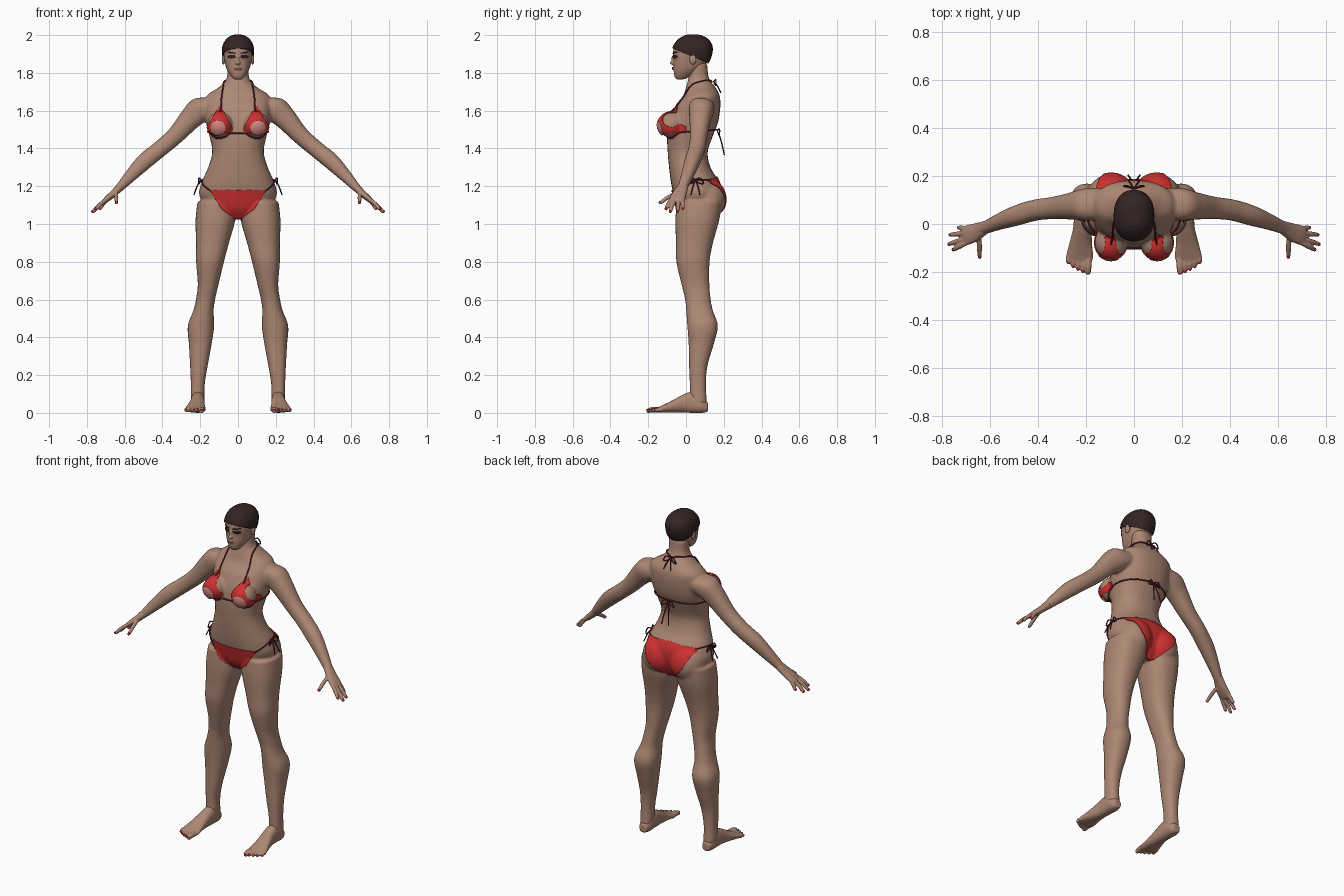
import bpy, bmesh, math
from mathutils import Vector, Matrix
from mathutils.bvhtree import BVHTree

if "Cube" in bpy.data.objects:
    bpy.data.objects.remove(bpy.data.objects["Cube"])

X, Y, Z = Vector((1, 0, 0)), Vector((0, 1, 0)), Vector((0, 0, 1))


def material(name, *rgb):
    mat = bpy.data.materials.new(name)
    mat.use_nodes = True
    mat.diffuse_color = (*rgb, 1)
    mat.node_tree.nodes["Principled BSDF"].inputs["Base Color"].default_value = (*rgb, 1)
    return mat


skin = material("skin", .42, .245, .175)
red = material("red cloth", .62, .03, .03)
pink = material("pale pink print", .68, .25, .22)
cord = material("dark red cord", .12, .015, .025)
hair_brown = material("dark brown hair", .035, .017, .018)
makeup = material("eye makeup", .03, .015, .013)
lip = material("lip", .25, .1, .085)
varnish = material("nail varnish", .5, .02, .03)


def smooth_path(points, steps=5):
    """Catmull-Rom samples through points of any dimension."""
    p = [Vector(q) for q in points]
    p = [2 * p[0] - p[1]] + p + [2 * p[-1] - p[-2]]
    out = []
    for a, b, c, d in zip(p, p[1:], p[2:], p[3:]):
        for i in range(steps):
            t = i / steps
            out.append((2 * b + (c - a) * t + (2 * a - 5 * b + 4 * c - d) * t ** 2
                        + (3 * b - a - 3 * c + d) * t ** 3) / 2)
    return out + [p[-2]]


def loft(bm, rings, axis=Z, width=X, sides=28):
    """Closed tube through rings of x, y, z, half width, half depth."""
    axis = axis.normalized()
    u = (width - axis * width.dot(axis)).normalized()
    v = axis.cross(u)
    loops = []
    for x, y, z, a, b in smooth_path(rings):
        loop = []
        for i in range(sides):
            t = math.tau * i / sides
            c, s = [math.copysign(abs(k) ** .88, k) for k in (math.cos(t), math.sin(t))]
            loop.append(bm.verts.new(Vector((x, y, z)) + u * a * c + v * b * s))
        loops.append(loop)
    for low, high in zip(loops, loops[1:]):
        for i in range(sides):
            j = (i + 1) % sides
            bm.faces.new((low[i], low[j], high[j], high[i]))
    bm.faces.new(loops[0][::-1])
    bm.faces.new(loops[-1])


def ball(bm, centre, size):
    bmesh.ops.create_uvsphere(bm, u_segments=24, v_segments=16, radius=1,
                              matrix=Matrix.Translation(centre) @ Matrix.Diagonal((*size, 1)))


def digit(bm, base, tip, r):
    base, tip = Vector(base), Vector(tip)
    mid = base.lerp(tip, .55) + Z * .004
    loft(bm, [(*base, r, r), (*mid, r, r), (*base.lerp(tip, .9), r * .85, r * .8),
              (*tip, r * .4, r * .4)], tip - base, Z, 12)


def mirror(bm):
    copy = bmesh.ops.duplicate(bm, geom=bm.verts[:] + bm.edges[:] + bm.faces[:])["geom"]
    for v in copy:
        if isinstance(v, bmesh.types.BMVert):
            v.co.x *= -1


def add_object(name, bm, mat):
    bmesh.ops.recalc_face_normals(bm, faces=bm.faces)
    mesh = bpy.data.meshes.new(name)
    bm.to_mesh(mesh)
    mesh.materials.append(mat)
    mesh.shade_smooth()
    obj = bpy.data.objects.new(name, mesh)
    bpy.context.collection.objects.link(obj)
    return obj


def blend(name, bm, mat, voxel, rounds):
    """Fuse overlapping volumes into one soft skin."""
    obj = add_object(name, bm, mat)
    fuse = obj.modifiers.new("fuse", "REMESH")
    fuse.mode, fuse.voxel_size = "VOXEL", voxel
    soften = obj.modifiers.new("soften", "SMOOTH")
    soften.factor, soften.iterations = .5, rounds
    bpy.context.view_layer.update()
    graph = bpy.context.evaluated_depsgraph_get()
    mesh = bpy.data.meshes.new_from_object(obj.evaluated_get(graph))
    obj.modifiers.clear()
    obj.data = mesh
    mesh.materials.clear()
    mesh.materials.append(mat)
    mesh.shade_smooth()
    return obj


def shell(name, source, planes, lift, mat):
    """Copy of a surface trimmed by planes and lifted off the skin."""
    bm = bmesh.new()
    bm.from_mesh(source.data)
    for point, normal in planes:
        bmesh.ops.bisect_plane(bm, geom=bm.verts[:] + bm.edges[:] + bm.faces[:],
                               plane_co=point, plane_no=normal, clear_outer=True)
    bm.normal_update()
    for v, n in [(v, v.normal.copy()) for v in bm.verts]:
        v.co += n * lift
    mesh = bpy.data.meshes.new(name)
    bm.to_mesh(mesh)
    mesh.materials.clear()
    mesh.materials.append(mat)
    mesh.shade_smooth()
    obj = bpy.data.objects.new(name, mesh)
    bpy.context.collection.objects.link(obj)
    thick = obj.modifiers.new("thickness", "SOLIDIFY")
    thick.thickness, thick.offset = lift, -1


def panel(name, source, outline, facing, depth, lift, mat):
    """Shell inside a convex counter-clockwise x, z outline."""
    planes = [((0, depth, 0), -Y * facing)]
    for (x, z), (p, q) in zip(outline, outline[1:] + outline[:1]):
        planes.append(((x, 0, z), (q - z, 0, x - p)))
    shell(name, source, planes, lift, mat)


def pair(name, source, outline, depth, lift, mat):
    panel("left_" + name, source, outline, -1, depth, lift, mat)
    panel("right_" + name, source, [(-x, z) for x, z in outline[::-1]], -1, depth, lift, mat)


def oval(x, z, a, b):
    return [(x + a * math.cos(i * math.tau / 14), z + b * math.sin(i * math.tau / 14)) for i in range(14)]


# Body: legs, arms, bust and seat mirrored around a lofted trunk
bm = bmesh.new()
loft(bm, [(.115, .07, 1.12, .1, .12), (.12, .06, 1.02, .105, .116), (.135, .045, .9, .087, .098),
          (.148, .037, .8, .074, .088), (.158, .05, .68, .055, .074), (.172, .063, .6, .051, .068),
          (.183, .072, .54, .054, .071), (.196, .088, .46, .07, .081), (.2, .08, .36, .06, .066),
          (.207, .065, .25, .047, .049), (.213, .063, .15, .037, .043), (.214, .066, .05, .037, .045)])
loft(bm, [(.12, .09, 1.63, .06, .055), (.19, .082, 1.61, .068, .07), (.25, .075, 1.56, .058, .06),
          (.33, .067, 1.47, .047, .047), (.41, .058, 1.4, .044, .044), (.49, .035, 1.335, .042, .044),
          (.56, .01, 1.265, .034, .035), (.62, -.015, 1.2, .027, .024), (.64, -.025, 1.18, .026, .021)],
     Vector((.72, -.15, -.68)), Y)
ball(bm, (.096, -.077, 1.525), (.068, .072, .068))
ball(bm, (.095, .107, 1.13), (.1, .103, .11))
mirror(bm)
trunk = [(1.03, .05, -.01, .13), (1.08, .15, -.045, .16), (1.15, .205, -.065, .18), (1.22, .193, -.08, .175),
         (1.3, .158, -.09, .13), (1.38, .137, -.097, .115), (1.46, .15, -.1, .14), (1.54, .17, -.09, .17),
         (1.62, .175, -.06, .182), (1.68, .165, -.015, .178), (1.725, .1, .0, .155),
         (1.77, .06, .012, .122), (1.85, .058, .02, .112)]
loft(bm, [(0, (f + b) / 2, z, w, (b - f) / 2) for z, w, f, b in trunk])
body = blend("body", bm, skin, .0068, 9)

# Hands, with the finger tips kept for the nails
nails = bmesh.new()
bm = bmesh.new()
loft(bm, [(.615, -.012, 1.205, .026, .022), (.655, -.032, 1.165, .036, .019),
          (.69, -.045, 1.135, .041, .016), (.708, -.052, 1.12, .037, .012)], Vector((.72, -.3, -.65)), Y)
for base, tip in [((.69, -.02, 1.135), (.732, -.015, 1.077)), ((.7, -.038, 1.128), (.768, -.045, 1.062)),
                  ((.7, -.06, 1.128), (.774, -.085, 1.06)), ((.695, -.077, 1.132), (.755, -.108, 1.075)),
                  ((.645, -.05, 1.165), (.643, -.142, 1.108))]:
    digit(bm, base, tip, .0105)
    ball(nails, Vector(base).lerp(Vector(tip), .95) + Z * .003, (.0075, .0075, .008))
mirror(bm)
blend("hands", bm, skin, .0038, 2)

# Feet and toes
bm = bmesh.new()
loft(bm, [(.213, .116, .03, .022, .024), (.213, .085, .04, .035, .04), (.213, .03, .055, .037, .055),
          (.215, -.02, .048, .039, .046), (.222, -.08, .032, .047, .03), (.226, -.13, .02, .056, .018),
          (.228, -.155, .015, .054, .012)], -Y, X)
for i, reach in enumerate((.21, .203, .194, .182, .166)):
    x, r = .19 + .0205 * i, .0105 if i else .0145
    digit(bm, (x, -.13, .016), (x + .002, -reach, .011), r)
    ball(nails, (x + .002, .008 - reach, .016), (r * .7, .009, .006))
mirror(bm)
blend("feet", bm, skin, .0042, 2)
mirror(nails)
add_object("nails", nails, varnish)

# Head, nose, lips and ears
bm = bmesh.new()
skull = [(1.766, .022, -.052, -.01), (1.785, .04, -.062, .03), (1.82, .06, -.066, .08), (1.86, .071, -.067, .116),
         (1.9, .077, -.069, .132), (1.94, .076, -.062, .134), (1.975, .057, -.035, .113), (1.995, .026, .0, .075)]
loft(bm, [(0, (f + b) / 2, z, w, (b - f) / 2) for z, w, f, b in skull])
ball(bm, (0, -.068, 1.853), (.013, .018, .011))
ball(bm, (0, -.064, 1.872), (.008, .014, .024))
ball(bm, (0, -.062, 1.824), (.021, .011, .01))
head = blend("head", bm, skin, .004, 4)
bm = bmesh.new()
ball(bm, (.077, .036, 1.872), (.009, .018, .027))
mirror(bm)
add_object("ears", bm, skin)

# Cropped hair and painted face
shell("hair", head, [((0, -.06, 1.926), Vector((0, -.42, -1)))], .007, hair_brown)
pair("eye", head, oval(.033, 1.886, .021, .01), 0, .003, makeup)
pair("brow", head, [(.013, 1.9), (.054, 1.906), (.05, 1.913), (.013, 1.907)], 0, .003, makeup)
panel("lips", head, oval(0, 1.823, .02, .008), -1, 0, .002, lip)

# Swimwear
pair("cup", body, [(.037, 1.482), (.155, 1.482), (.166, 1.505), (.1, 1.62), (.092, 1.62), (.03, 1.505)], 0, .005, red)
pair("cup_print", body, oval(.105, 1.51, .038, .036), 0, .008, pink)
panel("brief_front", body, [(-.02, 1.03), (.02, 1.03), (.088, 1.08), (.147, 1.18), (0, 1.168), (-.147, 1.18),
                            (-.088, 1.08)][:4] + [(-.147, 1.18), (-.088, 1.08)], -1, .06, .006, red)
panel("brief_back", body, [(-.03, 1.03), (.03, 1.03), (.115, 1.12), (.168, 1.235), (0, 1.25), (-.168, 1.235),
                           (-.115, 1.12)], 1, .06, .006, red)

# Cords follow the skin, bows hang free
bm = bmesh.new()
bm.from_mesh(body.data)
tree = BVHTree.FromBMesh(bm)


def cords(name, paths, snap=True, radius=.004):
    data = bpy.data.curves.new(name, "CURVE")
    data.dimensions, data.bevel_depth, data.bevel_resolution = "3D", radius, 1
    data.materials.append(cord)
    for path in paths:
        points = smooth_path(path, 8)
        if snap:
            hits = [tree.find_nearest(p) for p in points]
            points = [h[0] + h[1] * .004 for h in hits]
        spline = data.splines.new("POLY")
        spline.points.add(len(points) - 1)
        for target, p in zip(spline.points, points):
            target.co = (*p, 1)
    bpy.context.collection.objects.link(bpy.data.objects.new(name, data))


def bow(name, centre, out, across, length):
    c, paths = Vector(centre), []
    for s in (-1, 1):
        a = across * s
        paths.append([c, c + a * .025 + out * .012 + Z * .008, c + a * .042 + out * .012 - Z * .02,
                      c + a * .02 + out * .008 - Z * .018, c])
        paths.append([c, c + a * .012 + out * .02 - Z * length * .4, c + a * .024 + out * .038 - Z * length])
    cords(name, paths, False, .0035)


band = [(.16 * math.sin(t), .03 - .13 * math.cos(t), 1.49 - .01 * math.cos(t))
        for t in [i * math.tau / 16 for i in range(17)]]
cords("chest_band", [band])
for side, s in (("left", 1), ("right", -1)):
    cords(side + "_neck_cord", [[(s * .096, -.09, 1.615), (s * .088, -.02, 1.67), (s * .075, .03, 1.73),
                                 (s * .06, .09, 1.755), (0, .14, 1.755)]])
    cords(side + "_hip_cord", [[(s * .14, -.04, 1.175), (s * .18, .0, 1.21), (s * .2, .05, 1.235),
                                (s * .16, .14, 1.235)]])
    bow(side + "_hip_bow", (s * .195, .05, 1.235), X * s, Y, .08)
bow("neck_bow", (0, .146, 1.755), Y, X, .06)
bow("back_bow", (0, .165, 1.495), Y, X, .13)
